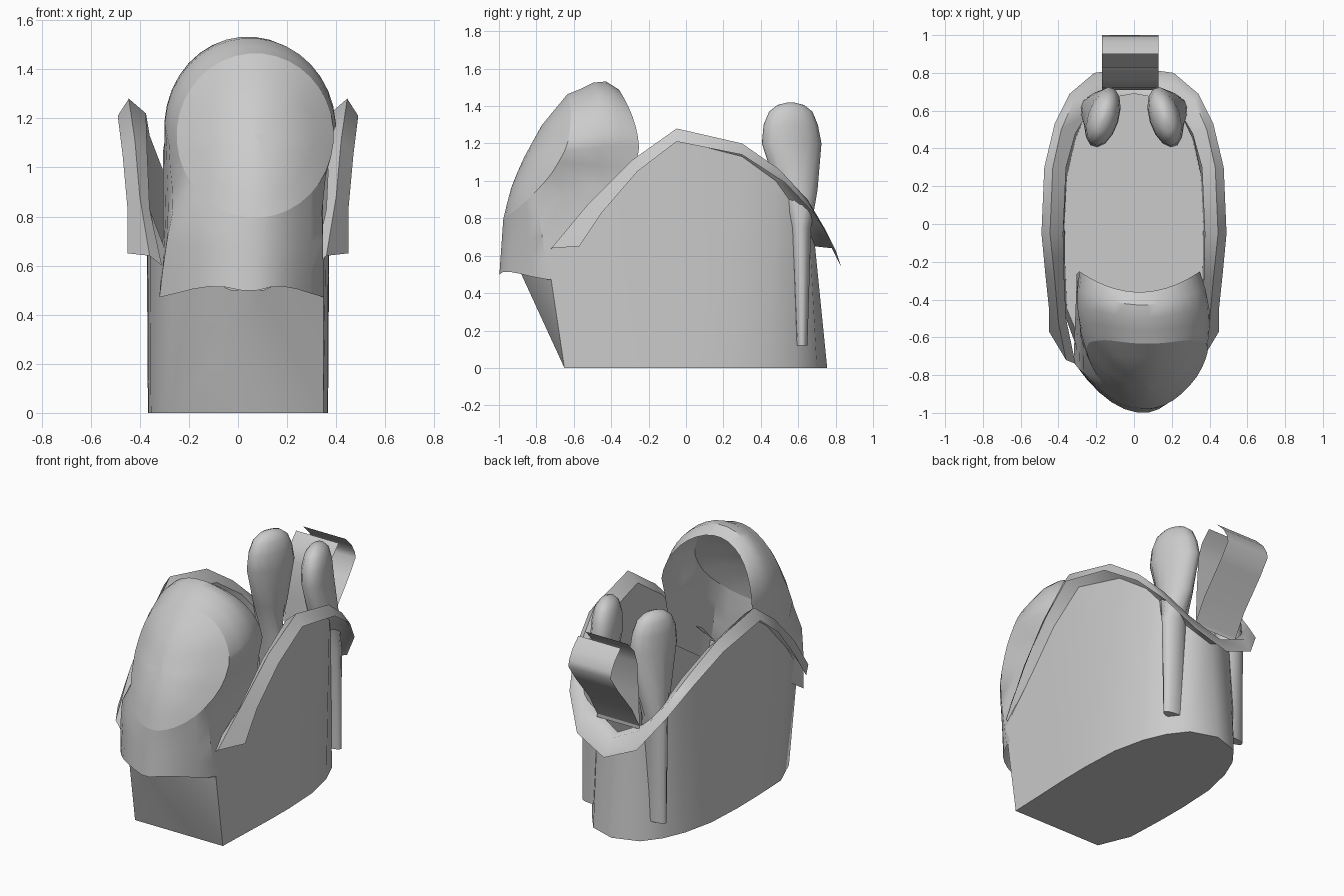
import bpy, bmesh, math
from mathutils import Vector

if "Cube" in bpy.data.objects:
    bpy.data.objects.remove(bpy.data.objects["Cube"])


def make(name, rows, closed=False, caps=(False, False), angle=35):
    """Skin a list of equal-length point rows into a mesh object."""
    bm = bmesh.new()
    grid = [[bm.verts.new(p) for p in r] for r in rows]
    n = len(rows[0])
    for a, b in zip(grid, grid[1:]):
        for i in range(n if closed else n - 1):
            j = (i + 1) % n
            bm.faces.new((a[i], a[j], b[j], b[i]))
    if caps[0]:
        bm.faces.new(grid[0][::-1])
    if caps[1]:
        bm.faces.new(grid[-1])
    bmesh.ops.remove_doubles(bm, verts=bm.verts, dist=0.0005)
    bmesh.ops.recalc_face_normals(bm, faces=bm.faces)
    me = bpy.data.meshes.new(name)
    bm.to_mesh(me)
    bm.free()
    ob = bpy.data.objects.new(name, me)
    bpy.context.collection.objects.link(ob)
    bpy.ops.object.select_all(action='DESELECT')
    ob.select_set(True)
    bpy.context.view_layer.objects.active = ob
    bpy.ops.object.shade_smooth_by_angle(angle=math.radians(angle))
    return ob


def both(half, shift=0):
    """Mirror a front-to-back half outline; the last point is on the centre."""
    left = [(-x, y, z) for x, y, z in half[:-1]]
    pts = half + left[::-1]
    return [(x + (shift if y < -0.63 else 0), y, z) for x, y, z in pts]


# body: tapered tub with a high-sided, open top
top = [(.065, -.88, .5), (.31, -.74, .6), (.36, -.5, .83), (.37, -.28, 1.06),
       (.375, -.05, 1.22), (.36, .3, 1.13), (.31, .48, 1.0), (.25, .58, .86),
       (.16, .66, .73), (0, .69, .65)]
base = [(.31, -.65, 0), (.31, -.65, 0), (.355, -.45, 0), (.365, -.2, 0),
        (.367, 0, 0), (.355, .25, 0), (.31, .45, 0), (.25, .59, 0),
        (.165, .7, 0), (0, .755, 0)]
make("body_tub", [both(base, .038), both(top, .038)], True, (True, False), 50)

# rim: curled lip along the tub edge, open at the front
mid = [(.36, -.72, .64), (.40, -.52, .88), (.42, -.29, 1.11), (.445, -.05, 1.28),
       (.43, .3, 1.2), (.385, .5, 1.06), (.32, .65, .90), (.21, .745, .74),
       (0, .78, .64)]
lip = [(.45, -.57, .65), (.45, -.45, .83), (.47, -.26, 1.05), (.49, -.05, 1.21),
       (.475, .3, 1.14), (.42, .53, .99), (.34, .69, .82), (.21, .80, .63),
       (0, .83, .54)]
make("rim", [both(top[1:]), both(mid), both(lip)], angle=60)

# hood: shell from the oval front panel back to an arch and down to a skirt
CX, CZ, RX, RZ = .07, 1.13, .32, .335


def interp(v, table):
    for (a, fa), (b, fb) in zip(table, table[1:]):
        if v <= b:
            return fa + (fb - fa) * max(0, v - a) / (b - a)
    return table[-1][1]


def panel(phi, r):
    dx, z = RX * r * math.sin(phi), CZ + RZ * r * math.cos(phi)
    y = interp(z, [(.79, -.98), (.95, -.94), (1.1, -.88), (1.3, -.77), (1.47, -.63)])
    return Vector((CX + dx, y + .2 * (dx / RX) ** 2, z))


def outer(phi):
    a, s = abs(math.degrees(phi)), (1 if phi >= 0 else -1)
    if a <= 90:                              # rear arch
        return Vector((.03 + .32 * math.sin(phi), -.25 - .11 * math.cos(phi) ** 2,
                       1.15 + .34 * math.cos(phi)))
    if a <= 121:                             # rear leg, inside the tub
        t = (a - 90) / 30
        return Vector((.015 + s * .32, -.25 - .1 * t, 1.15 - .5 * t))
    t = (180 - a) / 55                       # skirt hem
    return Vector((.05 - .035 * t + s * .335 * t, -1.0 + .27 * t * t,
                   .49 + .025 * math.sin(t * 4)))


N = 36
phis = [-math.pi + 2 * math.pi * (i + .5) / N for i in range(N)]
rows = []
for t in (0, .25, .5, .75, 1):
    row = []
    for p in phis:
        a, b = panel(p, 1), outer(p)
        q = a.lerp(b, t)
        if abs(p) < 1.6:                     # domed upper half
            q.z += .055 * math.cos(p) ** .6 * math.sin(math.pi * t ** 1.5)
            q.x += .03 * math.sin(p) * math.sin(math.pi * t)
        else:                                # fuller cheeks below
            q.x = a.x + (b.x - a.x) * t ** .4
        row.append(q)
    rows.append(row)
make("hood", rows, True)

# front panel: curved oval plate
make("front_panel", [[panel(p, r) for p in phis]
                     for r in (1, .75, .5, .25, .001)], True)

# rear posts: flattened columns with broad rounded tops
sections = [(.215, .62, .12, .08, .03), (.21, .615, .75, .085, .055),
            (.19, .595, .95, .085, .11), (.165, .565, 1.2, .085, .165),
            (.165, .56, 1.3, .08, .15), (.165, .56, 1.37, .065, .12),
            (.165, .56, 1.405, .04, .075), (.165, .56, 1.42, .008, .015)]
ang = math.radians(17)
for name, s in (("post_right", 1), ("post_left", -1)):
    rings = []
    for x, y, z, rx, ry in sections:
        turn = ang if z > .8 else 0
        ring = []
        for i in range(14):
            a = 2 * math.pi * i / 14
            u, v = rx * math.cos(a), ry * math.sin(a)
            ring.append((s * (x + u * math.cos(turn) - v * math.sin(turn)),
                         y + u * math.sin(turn) + v * math.cos(turn), z))
        rings.append(ring)
    make(name, rings, True, (True, True), 50)

# rear strap: two thin curved leaves forming a loop
inner_leaf = [(.71, .72), (.72, .95), (.735, 1.16), (.765, 1.24), (.83, 1.31)]
outer_leaf = [(.71, .74), (.79, .88), (.93, 1.05), (1.0, 1.15), (.995, 1.19),
              (.96, 1.25), (.9, 1.31)]
for name, prof in (("strap_inner", inner_leaf), ("strap_outer", outer_leaf)):
    make(name, [[(x, y, z) for y, z in prof] for x in (-.17, .13)], angle=60)
